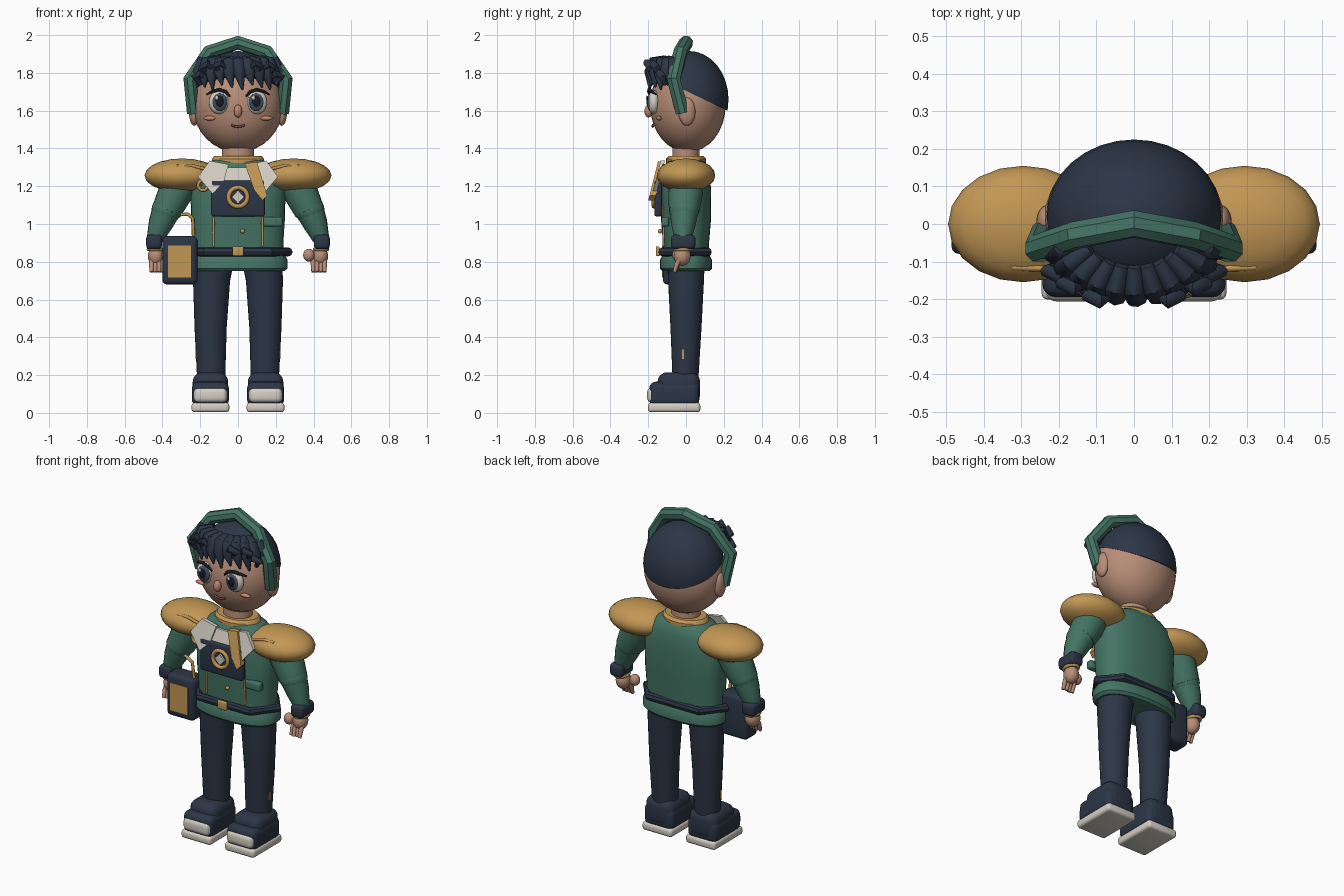
import bpy, bmesh, math
from mathutils import Vector

cube = bpy.data.objects.get("Cube")
if cube:
    bpy.data.objects.remove(cube, do_unlink=True)


def material(name, r, g, b):
    lin = [(c / 255 / 12.92 if c < 11 else ((c / 255 + 0.055) / 1.055) ** 2.4) for c in (r, g, b)]
    m = bpy.data.materials.new(name)
    m.use_nodes = True
    m.diffuse_color = (*lin, 1)
    m.node_tree.nodes["Principled BSDF"].inputs["Base Color"].default_value = (*lin, 1)
    return m


GREEN = material("jacket green", 68, 116, 100)
NAVY = material("dark navy", 44, 54, 70)
GOLD = material("ochre gold", 194, 151, 84)
SKIN = material("warm skin", 184, 142, 120)
WHITE = material("off white", 212, 207, 196)
BLUSH = material("blush", 196, 136, 112)
MOUTH = material("mouth brown", 132, 76, 62)
IRIS = material("iris grey", 66, 78, 96)
BLACK = material("pupil black", 22, 26, 36)


def finish(obj, name, mat, angle=40):
    obj.name = name
    obj.data.materials.clear()
    obj.data.materials.append(mat)
    bpy.ops.object.select_all(action="DESELECT")
    obj.select_set(True)
    bpy.context.view_layer.objects.active = obj
    bpy.ops.object.shade_smooth_by_angle(angle=math.radians(angle))
    return obj


def from_bmesh(bm, name, mat, angle=40):
    bmesh.ops.recalc_face_normals(bm, faces=bm.faces)
    mesh = bpy.data.meshes.new(name)
    bm.to_mesh(mesh)
    bm.free()
    obj = bpy.data.objects.new(name, mesh)
    bpy.context.collection.objects.link(obj)
    return finish(obj, name, mat, angle)


def ball(name, mat, loc, radii, seg=24, cut=None):
    bm = bmesh.new()
    bmesh.ops.create_uvsphere(bm, u_segments=seg, v_segments=seg // 2, radius=1)
    for v in bm.verts:
        v.co = Vector(a * b + c for a, b, c in zip(v.co, radii, loc))
    if cut:
        res = bmesh.ops.bisect_plane(bm, geom=bm.verts[:] + bm.edges[:] + bm.faces[:],
                                     plane_co=cut[0], plane_no=cut[1], clear_inner=True)
        rim = [e for e in res["geom_cut"] if isinstance(e, bmesh.types.BMEdge)]
        bmesh.ops.contextual_create(bm, geom=rim)
    return from_bmesh(bm, name, mat, 60)


def box(name, mat, loc, size, bevel=0.0, segments=3):
    bm = bmesh.new()
    bmesh.ops.create_cube(bm, size=1)
    for v in bm.verts:
        v.co = Vector(a * b + c for a, b, c in zip(v.co, size, loc))
    if bevel:
        bmesh.ops.bevel(bm, geom=bm.edges[:], offset=bevel, segments=segments, profile=0.5, affect="EDGES")
    return from_bmesh(bm, name, mat)


def loft(name, mat, rings, power=2.0, n=32):
    """Stack of rounded sections: (z, radius x, radius y, centre x, centre y)."""
    bm = bmesh.new()
    loops = []
    for z, rx, ry, cx, cy in rings:
        loop = []
        for i in range(n):
            a = math.tau * i / n
            c, s = math.cos(a), math.sin(a)
            x = math.copysign(abs(c) ** (2 / power), c)
            y = math.copysign(abs(s) ** (2 / power), s)
            loop.append(bm.verts.new((cx + rx * x, cy + ry * y, z)))
        loops.append(loop)
    for lo, hi in zip(loops, loops[1:]):
        for i in range(n):
            bm.faces.new((lo[i], lo[(i + 1) % n], hi[(i + 1) % n], hi[i]))
    bm.faces.new(loops[0])
    bm.faces.new(loops[-1])
    return from_bmesh(bm, name, mat)


def tube(name, mat, points, radius, taper=None, closed=False, res=2, angle=50):
    cu = bpy.data.curves.new(name, "CURVE")
    cu.dimensions = "3D"
    cu.bevel_depth, cu.bevel_resolution, cu.use_fill_caps = radius, res, True
    sp = cu.splines.new("POLY")
    sp.points.add(len(points) - 1)
    sp.use_cyclic_u = closed
    for i, (pt, co) in enumerate(zip(sp.points, points)):
        pt.co = (*co, 1)
        pt.radius = taper[i] if taper else 1
    obj = bpy.data.objects.new(name, cu)
    bpy.context.collection.objects.link(obj)
    bpy.ops.object.select_all(action="DESELECT")
    obj.select_set(True)
    bpy.context.view_layer.objects.active = obj
    bpy.ops.object.convert(target="MESH")
    return finish(bpy.context.object, name, mat, angle)


def ring(name, mat, loc, rx, ry, radius, axis="z"):
    pts = []
    for i in range(24):
        a = math.tau * i / 24
        u, v = rx * math.cos(a), ry * math.sin(a)
        off = (u, v, 0) if axis == "z" else (u, 0, v)
        pts.append(Vector(loc) + Vector(off))
    return tube(name, mat, pts, radius, closed=True)


def plate(name, mat, outline, y, thick, lean=0.0):
    """Flat outline in x and z; lean moves the upper edge backwards."""
    bm = bmesh.new()
    base = min(z for _, z in outline)
    face = bm.faces.new([bm.verts.new((x, y + lean * (z - base), z)) for x, z in outline])
    ext = bmesh.ops.extrude_face_region(bm, geom=[face])
    for v in ext["geom"]:
        if isinstance(v, bmesh.types.BMVert):
            v.co.y += thick
    return from_bmesh(bm, name, mat, 20)


# Head, hair cap and headband
ball("head", SKIN, (0, 0.01, 1.63), (0.24, 0.2, 0.25), 32)
ball("hair_cap", NAVY, (0, 0.015, 1.66), (0.236, 0.21, 0.256), 32, ((0, 0, 1.705), (0, 0.48, 1)))
half = [(0.235, -0.02, 1.59), (0.255, -0.065, 1.765), (0.155, -0.03, 1.91)]
tube("headband", GREEN, half + [(0, 0.0, 1.96)] + [(-x, y, z) for x, y, z in reversed(half)], 0.038, angle=35)

# Fringe locks fanned around the forehead
for i in range(11):
    t = i / 5 - 1
    a = math.radians(66 * t)
    def rim(f, z, turn=0.0):
        return (0.235 * f * math.sin(a + turn), 0.01 - 0.2 * f * math.cos(a + turn), z)
    drop = 0.012 * (i % 3)
    tube("fringe_lock", NAVY, [rim(0.62, 1.875), rim(0.88, 1.855), rim(1.0, 1.8, 0.03), rim(1.02, 1.735 - drop, 0.1)],
         0.036, [0.5, 1, 0.9, 0.12])
for s in (1, -1):
    for x, z in ((0.16, 1.83), (0.09, 1.835), (0.2, 1.78)):
        y = 0.01 - 0.2 * math.sqrt(1 - (x / 0.25) ** 2)
        tube("fringe_curl", NAVY, [(s * x, y, z - 0.04), (s * (x + 0.03), y - 0.015, z),
                                   (s * x, y - 0.03, z + 0.018), (s * (x - 0.025), y - 0.02, z - 0.01)],
             0.02, [0.6, 1, 1, 0.3])

# Face
for s in (1, -1):
    ball("ear", SKIN, (s * 0.232, 0.005, 1.595), (0.028, 0.045, 0.075))
    ball("eye_white", WHITE, (s * 0.1, -0.17, 1.645), (0.054, 0.032, 0.063))
    ball("iris", IRIS, (s * 0.097, -0.189, 1.645), (0.04, 0.017, 0.048))
    ball("pupil", BLACK, (s * 0.097, -0.197, 1.648), (0.026, 0.012, 0.034))
    ball("eye_glint", WHITE, (s * 0.097 - 0.016, -0.207, 1.668), (0.01, 0.005, 0.012), 12)
    ball("cheek", BLUSH, (s * 0.148, -0.143, 1.56), (0.036, 0.014, 0.012))
    tube("upper_lash", BLACK, [(s * x, y, z) for x, y, z in ((0.042, -0.19, 1.675), (0.065, -0.197, 1.7),
         (0.1, -0.195, 1.712), (0.135, -0.18, 1.702), (0.168, -0.155, 1.685))], 0.009, [0.5, 1, 1.1, 1, 0.4])
ball("nose", BLUSH, (0, -0.198, 1.598), (0.022, 0.022, 0.034))
tube("mouth", MOUTH, [(x, -0.176 + 0.5 * x * x, 1.515 + 7 * x * x) for x in (-0.036, -0.02, 0, 0.02, 0.036)], 0.006)

# Neck, jacket body and belt
loft("neck", SKIN, [(1.3, 0.085, 0.075, 0, 0), (1.43, 0.085, 0.07, 0, 0)])
loft("neck_collar", GOLD, [(1.31, 0.14, 0.105, 0, 0), (1.345, 0.138, 0.105, 0, 0), (1.36, 0.125, 0.09, 0, 0)])
loft("jacket_body", GREEN, [(0.8, 0.245, 0.12, 0, 0), (0.9, 0.24, 0.122, 0, 0), (1.02, 0.248, 0.132, 0, 0),
     (1.18, 0.252, 0.133, 0, 0), (1.27, 0.225, 0.125, 0, 0), (1.32, 0.17, 0.108, 0, 0), (1.345, 0.12, 0.085, 0, 0)], 2.5)
loft("jacket_hem", GREEN, [(0.75, 0.245, 0.125, 0, 0), (0.765, 0.262, 0.138, 0, 0), (0.81, 0.262, 0.138, 0, 0),
     (0.84, 0.245, 0.122, 0, 0)], 2.4)
tube("belt", NAVY, [(0.265, 0, 0.852), (0.17, -0.125, 0.852), (-0.17, -0.125, 0.852),
     (-0.265, 0, 0.852), (-0.17, 0.115, 0.852), (0.17, 0.115, 0.852)], 0.024, closed=True, angle=25)
box("belt_buckle", GOLD, (0, -0.15, 0.856), (0.06, 0.02, 0.05), 0.006)
ball("jacket_button", GOLD, (0.025, -0.137, 0.962), (0.012, 0.012, 0.012), 12)
box("chest_pocket", GREEN, (0.185, -0.11, 1.012), (0.1, 0.04, 0.05), 0.01)
for s in (1, -1):
    tube("jacket_trim", GOLD, [(s * 0.13, -0.118, 0.88), (s * 0.128, -0.121, 1.1)], 0.006)

# Chest badge, lapels and scarf
box("badge_panel", NAVY, (0, -0.147, 1.135), (0.285, 0.04, 0.19), 0.012)
ring("badge_ring", GOLD, (0, -0.17, 1.143), 0.05, 0.05, 0.012, "y")
plate("badge_diamond", WHITE, [(0, 1.108), (0.033, 1.143), (0, 1.178), (-0.033, 1.143)], -0.178, 0.012)
plate("shirt_front", WHITE, [(-0.1, 1.23), (0.1, 1.23), (0.1, 1.3), (-0.1, 1.3)], -0.15, 0.03, 0.3)
for s in (1, -1):
    plate("lapel", WHITE, [(s * x, z) for x, z in ((0.05, 1.315), (0.15, 1.335), (0.212, 1.25), (0.135, 1.16),
                                                   (0.075, 1.225))], -0.178, 0.022, 0.25)
plate("scarf_tail", GOLD, [(0.035, 1.32), (0.1, 1.33), (0.155, 1.15), (0.13, 1.125), (0.085, 1.18)], -0.2, 0.035, 0.25)
ring("lapel_pin", GOLD, (-0.185, -0.135, 1.205), 0.026, 0.026, 0.009, "y")

# Shoulders, arms, hands, legs and shoes on both sides
for s in (1, -1):
    ball("shoulder_pad", GOLD, (s * 0.295, 0, 1.257), (0.2, 0.155, 0.09), 20)
    tube("shoulder_trim", GOLD, [(s * 0.18, -0.12, 1.293), (s * 0.25, -0.118, 1.31), (s * 0.325, -0.115, 1.308)], 0.009)
    tube("upper_sleeve", GREEN, [(s * 0.29, 0, 1.24), (s * 0.335, -0.002, 1.16), (s * 0.378, -0.01, 1.07)], 0.092,
         [0.95, 1, 0.88], res=5)
    ball("elbow", GREEN, (s * 0.378, -0.01, 1.075), (0.08, 0.08, 0.075))
    tube("lower_sleeve", GREEN, [(s * 0.372, -0.01, 1.09), (s * 0.41, -0.013, 1.0), (s * 0.44, -0.016, 0.92)], 0.08,
         [1, 0.82, 0.56], res=5)
    box("cuff", NAVY, (s * 0.444, -0.015, 0.905), (0.085, 0.13, 0.078), 0.022)
    ring("cuff_trim", GOLD, (s * 0.44, -0.015, 0.866), 0.034, 0.045, 0.01)
    ball("palm", SKIN, (s * 0.435, -0.02, 0.83), (0.042, 0.045, 0.052))
    ball("thumb", SKIN, (s * 0.375, -0.045, 0.835), (0.03, 0.028, 0.034))
    for k in range(4):
        x, y = 0.398 + 0.02 * k, -0.045 - 0.004 * (k % 2)
        tube("finger", SKIN, [(s * x, -0.03, 0.82), (s * x, y, 0.785), (s * x, y - 0.012, 0.745)], 0.013, [1, 1, 0.75])
    loft("trouser_leg", NAVY, [(0.17, 0.074, 0.068, s * 0.142, -0.003), (0.45, 0.085, 0.082, s * 0.145, 0),
         (0.7, 0.098, 0.095, s * 0.14, 0), (0.82, 0.108, 0.1, s * 0.125, 0)])
    box("leg_mark", GOLD, (s * 0.219, -0.015, 0.31), (0.012, 0.01, 0.05))
    box("shoe_ankle", NAVY, (s * 0.146, -0.038, 0.13), (0.188, 0.225, 0.17), 0.05, 4)
    box("shoe_body", NAVY, (s * 0.146, -0.062, 0.1), (0.196, 0.265, 0.13), 0.035, 4)
    box("toe_cap", WHITE, (s * 0.146, -0.175, 0.094), (0.176, 0.062, 0.08), 0.026, 4)
    box("sole", WHITE, (s * 0.146, -0.0625, 0.029), (0.2, 0.277, 0.05), 0.016)

# Hip pouch and its strap
box("pouch", NAVY, (-0.308, -0.065, 0.808), (0.186, 0.115, 0.256), 0.024)
box("pouch_panel", GOLD, (-0.31, -0.122, 0.802), (0.12, 0.009, 0.168))
tube("pouch_strap", GOLD, [(-0.3, -0.08, 1.05), (-0.265, -0.1, 1.052), (-0.24, -0.095, 1.03), (-0.235, -0.085, 0.92)], 0.009)
